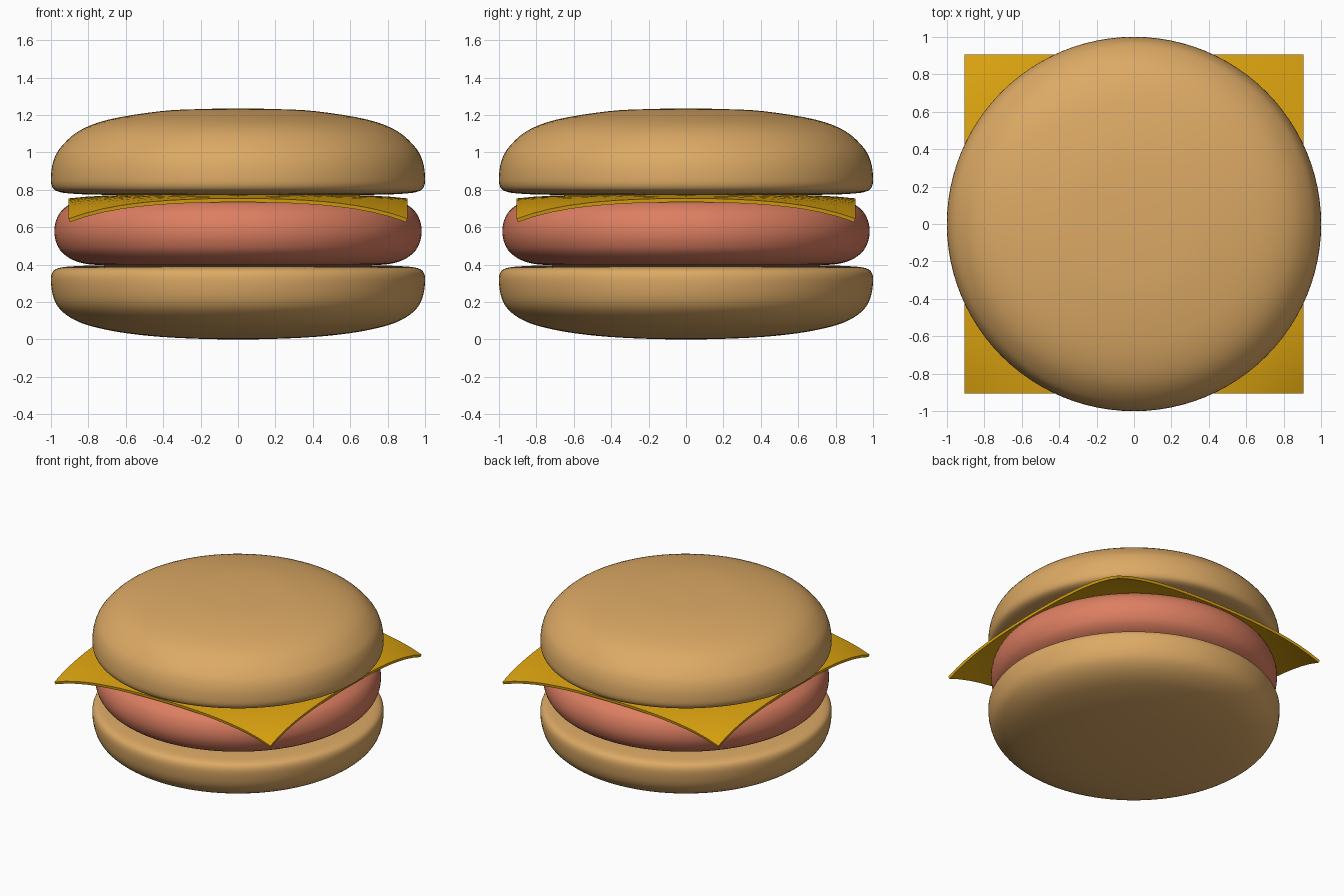
import bpy, bmesh, math
from mathutils import Vector

if "Cube" in bpy.data.objects:
    bpy.data.objects.remove(bpy.data.objects["Cube"])


def material(name, rgb):
    mat = bpy.data.materials.new(name)
    mat.diffuse_color = (*rgb, 1)
    mat.use_nodes = True
    mat.node_tree.nodes["Principled BSDF"].inputs["Base Color"].default_value = mat.diffuse_color
    return mat


def smooth_profile(points, steps=4):
    # Catmull-Rom curve through the profile points
    p = [Vector((r, 0, z)) for r, z in points]
    p = [Vector((-p[1].x, 0, p[1].z))] + p + [Vector((-p[-2].x, 0, p[-2].z))]
    out = []
    for a, b, c, d in zip(p, p[1:], p[2:], p[3:]):
        for i in range(steps):
            t = i / steps
            out.append(0.5 * (2 * b + (c - a) * t + (2 * a - 5 * b + 4 * c - d) * t**2
                              + (3 * b - a - 3 * c + d) * t**3))
    return out + [p[-2]]


def finish(name, bm, mat):
    bmesh.ops.recalc_face_normals(bm, faces=bm.faces)
    mesh = bpy.data.meshes.new(name)
    bm.to_mesh(mesh)
    bm.free()
    obj = bpy.data.objects.new(name, mesh)
    bpy.context.collection.objects.link(obj)
    mesh.materials.append(mat)
    return obj


def lathe(name, points, mat, segments=96):
    bm = bmesh.new()
    verts = [bm.verts.new(v) for v in smooth_profile(points)]
    edges = [bm.edges.new(pair) for pair in zip(verts, verts[1:])]
    bmesh.ops.spin(bm, geom=verts + edges, cent=(0, 0, 0), axis=(0, 0, 1),
                   angle=math.tau, steps=segments)
    bmesh.ops.remove_doubles(bm, verts=bm.verts, dist=1e-4)
    obj = finish(name, bm, mat)
    obj.data.shade_smooth()
    return obj


bun = material("bun", (0.72, 0.40, 0.13))
meat = material("meat", (0.72, 0.21, 0.12))
yellow = material("cheese", (0.72, 0.37, 0.005))

# Bottom bun
lathe("bottom_bun", [(0, 0), (0.35, 0.01), (0.6, 0.034), (0.78, 0.07), (0.88, 0.108),
                     (0.95, 0.16), (0.985, 0.22), (1, 0.3), (0.995, 0.353), (0.965, 0.38),
                     (0.89, 0.391), (0.74, 0.396), (0.4, 0.397), (0, 0.397)], bun)

# Patty
lathe("patty", [(0, 0.395), (0.5, 0.395), (0.76, 0.399), (0.87, 0.42), (0.94, 0.465),
                (0.972, 0.52), (0.982, 0.578), (0.972, 0.638), (0.94, 0.692),
                (0.87, 0.737), (0.76, 0.752), (0.5, 0.755), (0, 0.755)], meat)

# Cheese slice with drooping corners
bm = bmesh.new()
bmesh.ops.create_grid(bm, x_segments=20, y_segments=20, size=0.905)
for v in bm.verts:
    v.co.z = 0.775 - 0.02 * (v.co.xy.length / 0.9) ** 5.3
cheese = finish("cheese_slice", bm, yellow)
solid = cheese.modifiers.new("thickness", "SOLIDIFY")
solid.thickness = 0.02
solid.offset = -1
bpy.context.view_layer.objects.active = cheese
cheese.select_set(True)
bpy.ops.object.modifier_apply(modifier="thickness")
# keep the cut edges vertical
for v in cheese.data.vertices:
    v.co.x = max(-0.905, min(0.905, v.co.x))
    v.co.y = max(-0.905, min(0.905, v.co.y))
bpy.ops.object.shade_smooth_by_angle(angle=math.radians(40))

# Top bun
lathe("top_bun", [(0, 0.772), (0.4, 0.772), (0.74, 0.774), (0.89, 0.78), (0.965, 0.792),
                  (0.995, 0.82), (1, 0.873), (0.988, 0.95), (0.95, 1.025), (0.85, 1.115),
                  (0.69, 1.176), (0.42, 1.22), (0.2, 1.232), (0, 1.235)], bun)
